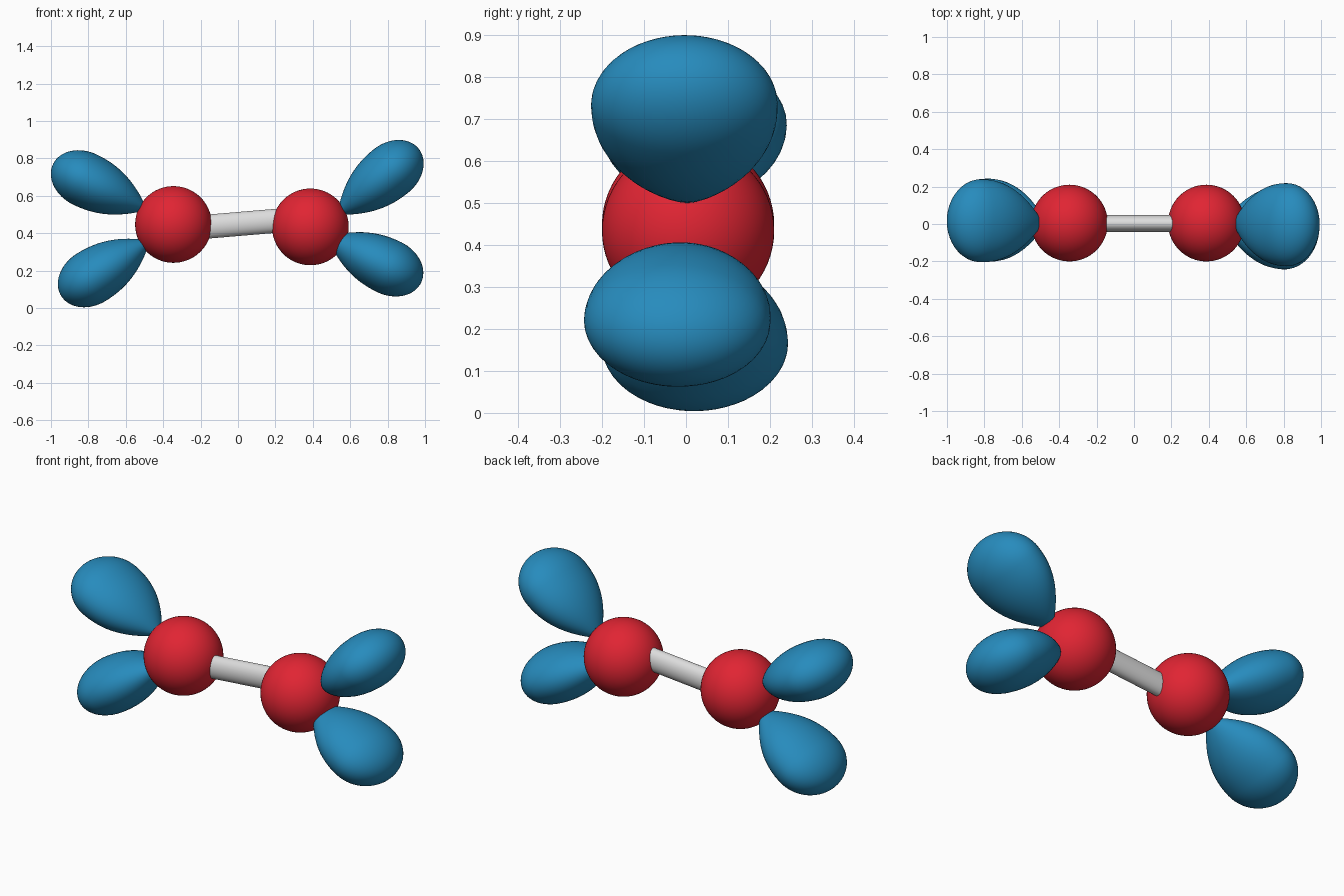
import bpy, bmesh, math
from mathutils import Vector, Matrix

if "Cube" in bpy.data.objects:
    bpy.data.objects.remove(bpy.data.objects["Cube"])


def material(name, rgb):
    m = bpy.data.materials.new(name)
    m.diffuse_color = (*rgb, 1)
    m.use_nodes = True
    m.node_tree.nodes["Principled BSDF"].inputs["Base Color"].default_value = m.diffuse_color
    return m


RED = material("red", (0.75, 0.018, 0.033))
BLUE = material("blue", (0.02, 0.26, 0.51))
GREY = material("light grey", (0.72, 0.72, 0.72))


def finish(name, bm, mat):
    bmesh.ops.recalc_face_normals(bm, faces=bm.faces)
    me = bpy.data.meshes.new(name)
    bm.to_mesh(me)
    bm.free()
    me.materials.append(mat)
    ob = bpy.data.objects.new(name, me)
    bpy.context.collection.objects.link(ob)
    bpy.context.view_layer.objects.active = ob
    ob.select_set(True)
    bpy.ops.object.shade_smooth_by_angle(angle=math.radians(40))
    ob.select_set(False)


def frame(center, axis):
    """Local x runs along the axis, local y stays close to world y."""
    x = axis.normalized()
    z = x.cross(Vector((0, 1, 0))).normalized()
    y = z.cross(x)
    return Matrix.Translation(center) @ Matrix((x, y, z)).transposed().to_4x4()


# Atoms
def atom(name, center):
    bm = bmesh.new()
    bmesh.ops.create_uvsphere(bm, u_segments=64, v_segments=32, radius=0.205,
                              matrix=Matrix.Translation(center))
    finish(name, bm, RED)


# Teardrop lobes: rounded front end, tapering back to a point in the atom
def lobe(name, center, angle, front=0.19, back=0.37, r=0.148, flat=1.5):
    c = Vector(center)
    a = math.radians(angle)
    axis = Vector((math.cos(a), 0, math.sin(a))) * 0.36
    axis.y = c.y - 0.005
    n, sides = 16, 48
    prof = []
    for i in range(1, n + 1):
        t = 1 - i / n
        prof.append((-back * t, r * (1 - t ** 2.2)))
    for i in range(1, n):
        t = math.pi / 2 * i / n
        prof.append((front * math.sin(t), r * math.cos(t)))
    bm = bmesh.new()
    rings = [[bm.verts.new((x, flat * q * math.cos(k * math.tau / sides),
                            q * math.sin(k * math.tau / sides)))
              for k in range(sides)] for x, q in prof]
    tail = bm.verts.new((-back, 0, 0))
    nose = bm.verts.new((front, 0, 0))
    for k in range(sides):
        j = (k + 1) % sides
        for p, q in zip(rings, rings[1:]):
            bm.faces.new((p[k], p[j], q[j], q[k]))
        bm.faces.new((tail, rings[0][j], rings[0][k]))
        bm.faces.new((nose, rings[-1][k], rings[-1][j]))
    bm.transform(frame(c, axis))
    finish(name, bm, BLUE)


# Bond: slightly tilted rod with an oval section
def bond(start, end, half_y, half_z):
    s, e = Vector(start), Vector(end)
    bm = bmesh.new()
    bmesh.ops.create_cone(bm, cap_ends=True, segments=48, radius1=1, radius2=1,
                          depth=(e - s).length)
    bm.transform(Matrix.Rotation(math.pi / 2, 4, 'Y'))
    bm.transform(Matrix.Diagonal((1, half_y, half_z, 1)))
    bm.transform(frame((s + e) / 2, e - s))
    finish("bond", bm, GREY)


atom("left_atom", (-0.345, 0.005, 0.447))
atom("right_atom", (0.387, 0.005, 0.434))
bond((-0.24, 0.003, 0.429), (0.28, 0.003, 0.473), 0.045, 0.064)
lobe("upper_right_lobe", (0.818, -0.004, 0.733), 39)
lobe("lower_right_lobe", (0.808, -0.021, 0.219), -26)
lobe("upper_left_lobe", (-0.818, 0.018, 0.687), 180 - 26)
lobe("lower_left_lobe", (-0.784, 0.021, 0.165), 180 + 32)
